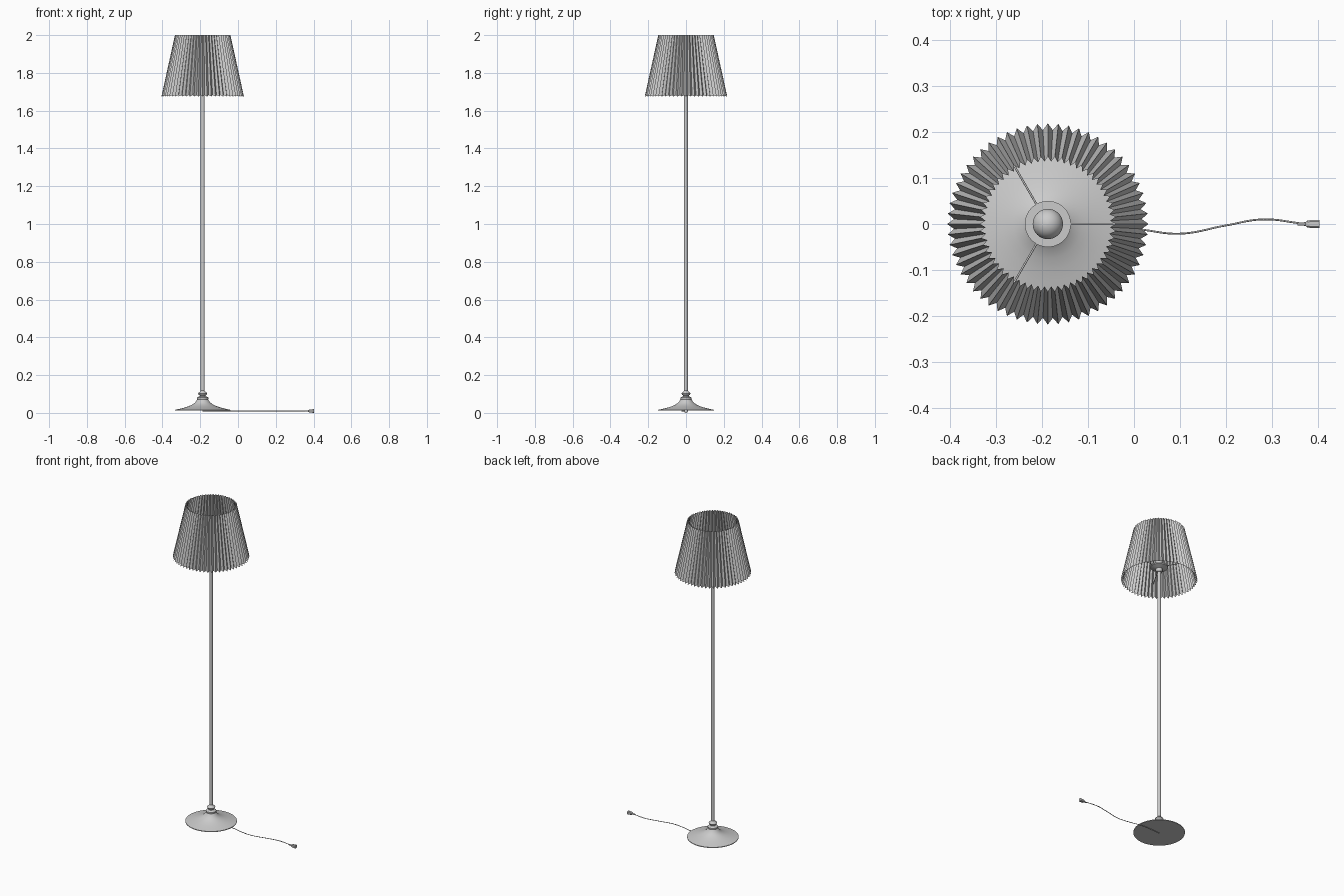
import bpy, bmesh
from math import sin, cos, tau, radians
from mathutils import Vector

if "Cube" in bpy.data.objects:
    bpy.data.objects.remove(bpy.data.objects["Cube"])

AX = -0.187  # lamp axis in x


def make_object(name, bm, smooth=None):
    bmesh.ops.recalc_face_normals(bm, faces=bm.faces)
    mesh = bpy.data.meshes.new(name)
    bm.to_mesh(mesh)
    bm.free()
    ob = bpy.data.objects.new(name, mesh)
    bpy.context.collection.objects.link(ob)
    if smooth:
        bpy.ops.object.select_all(action='DESELECT')
        ob.select_set(True)
        bpy.context.view_layer.objects.active = ob
        bpy.ops.object.shade_smooth_by_angle(angle=radians(smooth))
    return ob


def lathe(name, profile, seg=48):
    """Revolve (radius, z) points about the lamp axis; radius 0 closes the end."""
    bm = bmesh.new()
    rings = []
    for r, z in profile:
        n = 1 if r == 0 else seg
        rings.append([bm.verts.new((AX + r * cos(tau * i / seg), r * sin(tau * i / seg), z))
                      for i in range(n)])
    for a, b in zip(rings, rings[1:]):
        for i in range(seg):
            j = (i + 1) % seg
            quad = [a[i % len(a)], a[j % len(a)], b[j % len(b)], b[i % len(b)]]
            bm.faces.new(list(dict.fromkeys(quad)))
    return make_object(name, bm, 35)


def tube(name, points, radius, kind='POLY'):
    curve = bpy.data.curves.new(name, 'CURVE')
    curve.dimensions = '3D'
    curve.bevel_depth = radius
    curve.bevel_resolution = 2
    curve.use_fill_caps = True
    sp = curve.splines.new(kind)
    if kind == 'BEZIER':
        sp.bezier_points.add(len(points) - 1)
        for bp, p in zip(sp.bezier_points, points):
            bp.co = p
            bp.handle_left_type = bp.handle_right_type = 'AUTO'
    else:
        sp.points.add(len(points) - 1)
        for pt, p in zip(sp.points, points):
            pt.co = (*p, 1)
    ob = bpy.data.objects.new(name, curve)
    bpy.context.collection.objects.link(ob)
    return ob


# weighted foot with flared top and turned collars
lathe("base", [(0, 0.012), (0.147, 0.012), (0.147, 0.016), (0.125, 0.021), (0.1, 0.027),
               (0.075, 0.035), (0.055, 0.044), (0.04, 0.055), (0.032, 0.067),
               (0.029, 0.072), (0.03, 0.076), (0.03, 0.081), (0.026, 0.084),
               (0.016, 0.088), (0.015, 0.092), (0.021, 0.096), (0.024, 0.102),
               (0.021, 0.108), (0.014, 0.112), (0.010, 0.118), (0, 0.118)])

# pole
lathe("pole", [(0, 0.11), (0.0105, 0.11), (0.0105, 1.75), (0, 1.75)], 24)

# holder plate and socket under the bulb
lathe("bulb_holder", [(0, 1.725), (0.018, 1.725), (0.02, 1.745), (0.05, 1.755),
                      (0.05, 1.763), (0.022, 1.763), (0.02, 1.8), (0, 1.8)])

# bulb
lathe("bulb", [(0, 1.795), (0.016, 1.795), (0.018, 1.81)] +
      [(0.033 * sin(radians(a)), 1.845 - 0.033 * cos(radians(a))) for a in range(35, 180, 12)] +
      [(0, 1.878)], 32)

# three arms carrying the shade
for k in range(3):
    d = Vector((cos(tau * k / 3), sin(tau * k / 3), 0))
    c = Vector((AX, 0, 1.759))
    tube(f"shade_arm_{k + 1}", [c + d * 0.04, c + d * 0.195], 0.0022)

# pleated shade
PLEATS = 60
bm = bmesh.new()
low, high = [], []
for i in range(PLEATS * 2):
    a = tau * i / (PLEATS * 2)
    outer = i % 2 == 0
    rb, zb = (0.2185, 1.675) if outer else (0.204, 1.682)
    rt = 0.147 if outer else 0.1355
    low.append(bm.verts.new((AX + rb * cos(a), rb * sin(a), zb)))
    high.append(bm.verts.new((AX + rt * cos(a), rt * sin(a), 2.0)))
for i in range(PLEATS * 2):
    j = (i + 1) % (PLEATS * 2)
    bm.faces.new((low[i], low[j], high[j], high[i]))
make_object("pleated_shade", bm)

# power cord lying on the floor
tube("cord", [(AX, 0, 0.010), (-0.06, 0.003, 0.010), (0.03, -0.014, 0.010), (0.1, -0.021, 0.010),
              (0.2, -0.003, 0.010), (0.28, 0.010, 0.010), (0.365, 0.001, 0.010)], 0.002, 'BEZIER')

# plug: slim neck widening to a flat body
bm = bmesh.new()
rings = []
for x, w, h in [(0.355, 0.003, 0.003), (0.372, 0.004, 0.004), (0.377, 0.008, 0.008), (0.403, 0.009, 0.010)]:
    rings.append([bm.verts.new((x, w * sy, 0.010 + h * sz))
                  for sy, sz in [(-1, -.6), (-.6, -1), (.6, -1), (1, -.6), (1, .6), (.6, 1), (-.6, 1), (-1, .6)]])
for a, b in zip(rings, rings[1:]):
    for i in range(8):
        bm.faces.new((a[i], a[(i + 1) % 8], b[(i + 1) % 8], b[i]))
bm.faces.new(rings[0])
bm.faces.new(rings[-1])
make_object("plug", bm, 30)
